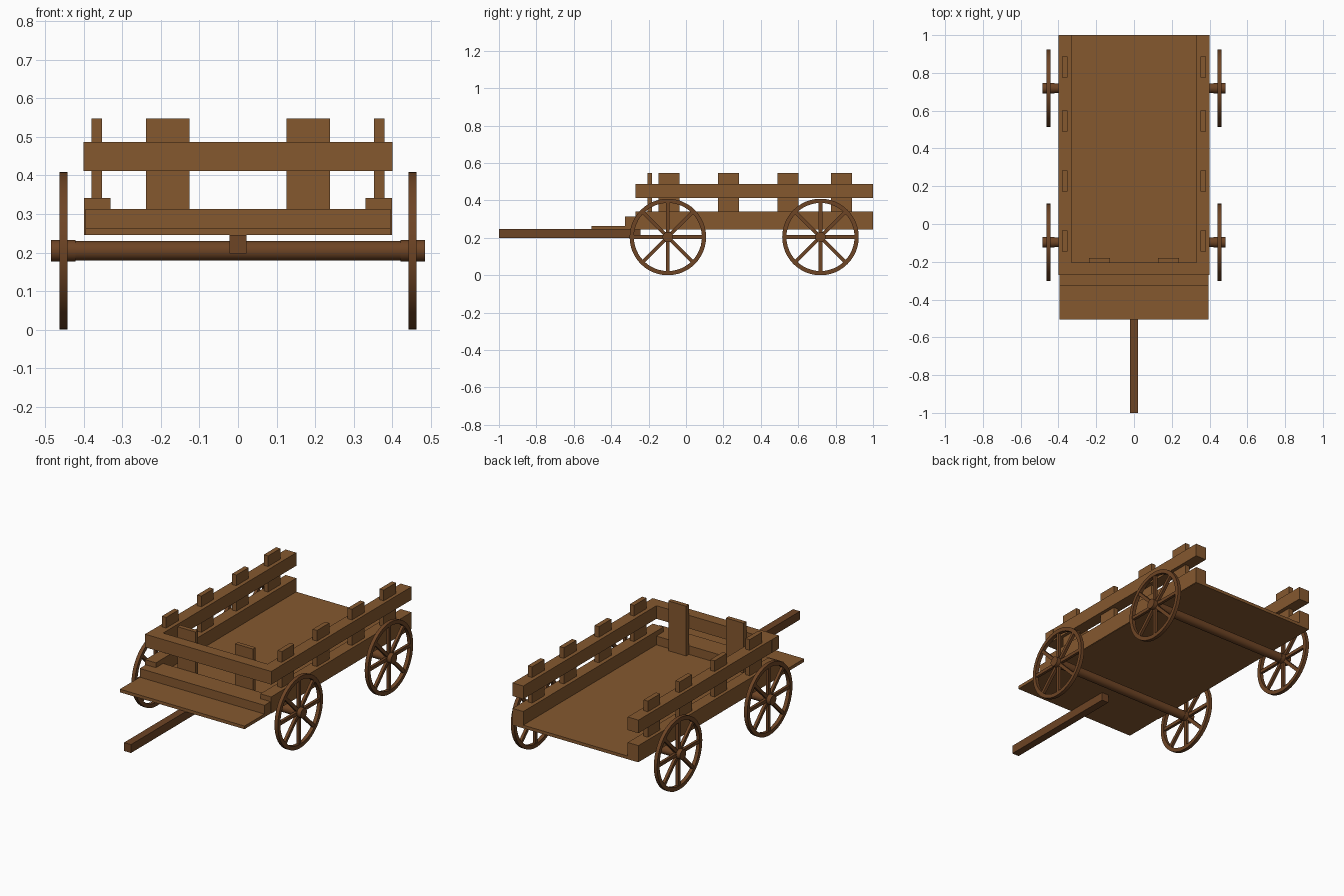
import bpy, bmesh, math
from mathutils import Matrix, Vector

if "Cube" in bpy.data.objects:
    bpy.data.objects.remove(bpy.data.objects["Cube"])


def material(name, rgb):
    m = bpy.data.materials.new(name)
    m.diffuse_color = (*rgb, 1)
    m.use_nodes = True
    m.node_tree.nodes["Principled BSDF"].inputs["Base Color"].default_value = m.diffuse_color
    return m


PLANK = material("plank brown", (0.235, 0.098, 0.028))
DARK = material("dark wheel brown", (0.155, 0.058, 0.018))


def finish(name, bm, mat, smooth=False):
    bmesh.ops.recalc_face_normals(bm, faces=bm.faces)
    me = bpy.data.meshes.new(name)
    bm.to_mesh(me)
    bm.free()
    ob = bpy.data.objects.new(name, me)
    bpy.context.collection.objects.link(ob)
    me.materials.append(mat)
    if smooth:
        bpy.ops.object.select_all(action='DESELECT')
        ob.select_set(True)
        bpy.context.view_layer.objects.active = ob
        bpy.ops.object.shade_smooth_by_angle(angle=math.radians(35))
    return ob


def add_box(bm, x, y, z, rot=Matrix()):
    size = Vector((x[1] - x[0], y[1] - y[0], z[1] - z[0]))
    mid = Vector((x[0] + x[1], y[0] + y[1], z[0] + z[1])) / 2
    bmesh.ops.create_cube(bm, size=1, matrix=rot @ Matrix.Translation(mid) @ Matrix.Diagonal((*size, 1)))


def box(name, x, y, z, mat=PLANK):
    bm = bmesh.new()
    add_box(bm, x, y, z)
    return finish(name, bm, mat)


def add_rod(bm, radius, x0, x1, seg=32):
    m = Matrix.Translation(((x0 + x1) / 2, 0, 0)) @ Matrix.Rotation(math.pi / 2, 4, 'Y')
    bmesh.ops.create_cone(bm, cap_ends=True, segments=seg, radius1=radius, radius2=radius,
                          depth=x1 - x0, matrix=m)


def add_rim(bm, r_in, r_out, half, seg=48):
    # rectangular section swept round the x axis
    section = [(-half, r_in), (half, r_in), (half, r_out), (-half, r_out)]
    rings = []
    for i in range(seg):
        a = 2 * math.pi * i / seg
        rings.append([bm.verts.new((x, r * math.cos(a), r * math.sin(a))) for x, r in section])
    for i in range(seg):
        p, q = rings[i], rings[(i + 1) % seg]
        for k in range(4):
            n = (k + 1) % 4
            bm.faces.new((p[k], p[n], q[n], q[k]))


# cart floor, front sill and front upper rail
box("floor", (-0.395, 0.395), (-0.505, 1.0), (0.245, 0.263))
box("front_sill", (-0.395, 0.395), (-0.325, -0.205), (0.262, 0.313))
box("front_upper_rail", (-0.40, 0.40), (-0.27, -0.205), (0.412, 0.487))

# front posts stand inside the front rail
for side, s in (("left", -1), ("right", 1)):
    box(f"front_post_{side}", sorted((s * 0.126, s * 0.239)), (-0.206, -0.181), (0.262, 0.548))

    # side rails and the posts passing through them
    rail_x = sorted((s * 0.331, s * 0.399))
    box(f"lower_rail_{side}", rail_x, (-0.27, 1.0), (0.246, 0.341))
    box(f"upper_rail_{side}", rail_x, (-0.27, 1.0), (0.412, 0.487))
    for i, y in enumerate((-0.09, 0.228, 0.545, 0.832)):
        box(f"side_post_{side}_{i + 1}", sorted((s * 0.353, s * 0.380)),
            (y - 0.056, y + 0.056), (0.30, 0.548))

# pulling shaft
box("shaft", (-0.022, 0.022), (-1.0, -0.243), (0.198, 0.246), DARK)

# axles and spoked wheels
for place, y in (("front", -0.097), ("rear", 0.719)):
    bm = bmesh.new()
    add_rod(bm, 0.0255, -0.44, 0.44)
    finish(f"{place}_axle", bm, DARK, True).location = (0, y, 0.2045)
    for side, s in (("left", -1), ("right", 1)):
        bm = bmesh.new()
        add_rim(bm, 0.182, 0.2045, 0.0105)
        add_rod(bm, 0.028, -0.032, 0.032)
        for k in range(8):
            add_box(bm, (-0.008, 0.008), (-0.0095, 0.0095), (0.015, 0.186),
                    Matrix.Rotation(k * math.pi / 4, 4, 'X'))
        finish(f"{place}_wheel_{side}", bm, DARK, True).location = (s * 0.453, y, 0.2045)
